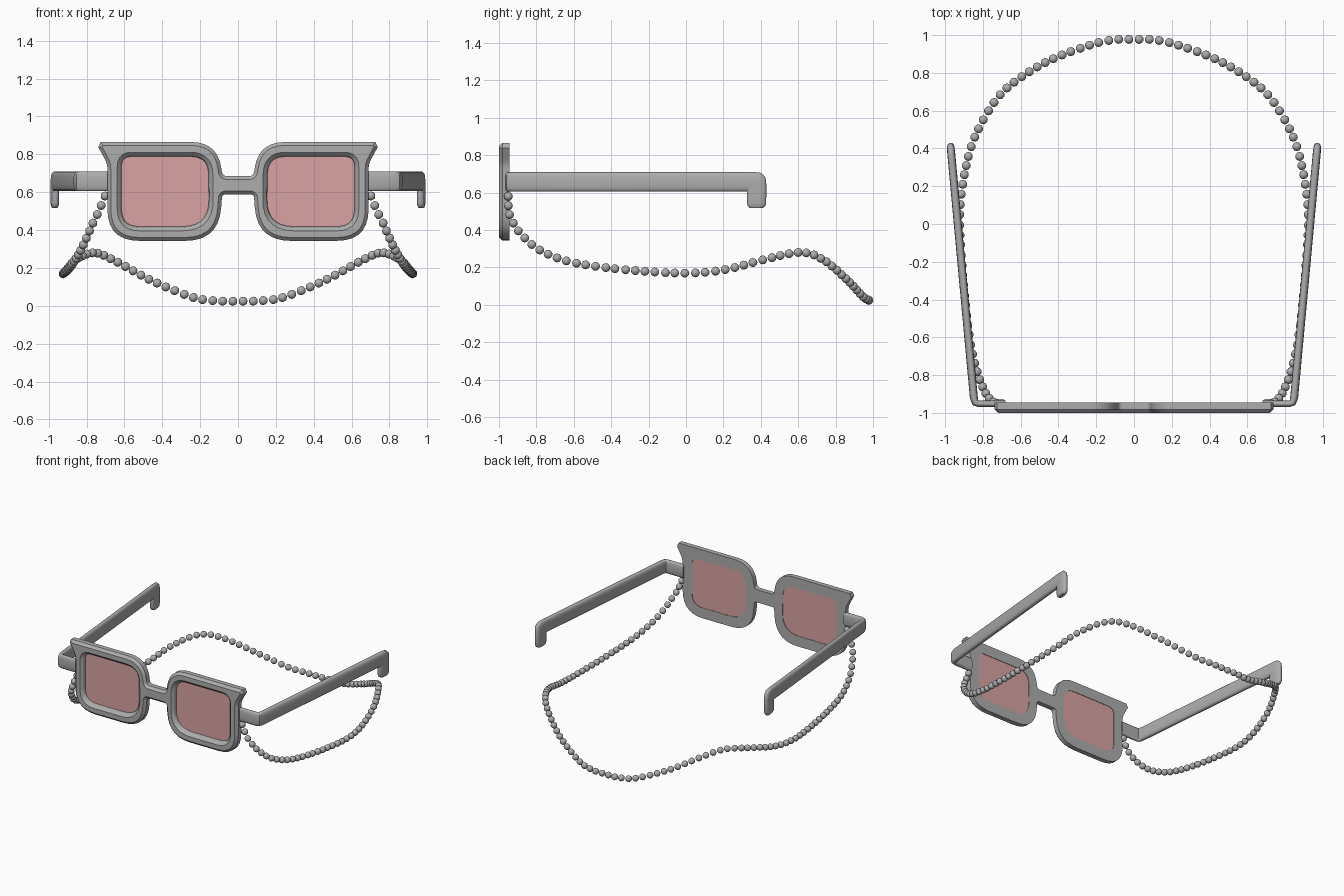
import bpy, bmesh, math
from mathutils import Vector

if "Cube" in bpy.data.objects:
    bpy.data.objects.remove(bpy.data.objects["Cube"])


def material(name, rgb):
    m = bpy.data.materials.new(name)
    m.diffuse_color = (*rgb, 1)
    m.use_nodes = True
    m.node_tree.nodes["Principled BSDF"].inputs["Base Color"].default_value = m.diffuse_color
    return m


GREY = material("grey", (0.42, 0.42, 0.42))
PINK = material("pink_glass", (0.70, 0.37, 0.37))


def finish(bm, name, mat, angle=35):
    bmesh.ops.recalc_face_normals(bm, faces=bm.faces)
    me = bpy.data.meshes.new(name)
    bm.to_mesh(me)
    bm.free()
    me.materials.append(mat)
    ob = bpy.data.objects.new(name, me)
    bpy.context.collection.objects.link(ob)
    bpy.ops.object.select_all(action='DESELECT')
    ob.select_set(True)
    bpy.context.view_layer.objects.active = ob
    bpy.ops.object.shade_smooth_by_angle(angle=math.radians(angle))
    return ob


def fillet(corners, closed=True, steps=7):
    """Round each (x, z, cut) corner; cut is the length trimmed off both edges."""
    out, n = [], len(corners)
    for i, (x, z, cut) in enumerate(corners):
        p = Vector((x, z))
        if cut == 0 or (not closed and i in (0, n - 1)):
            out.append(p)
            continue
        a = p + (Vector(corners[i - 1][:2]) - p).normalized() * cut
        b = p + (Vector(corners[(i + 1) % n][:2]) - p).normalized() * cut
        for k in range(steps + 1):
            t = k / steps
            out.append(a * (1 - t) ** 2 + p * 2 * t * (1 - t) + b * t * t)
    return out


def offset(loop, d):
    """Move a closed loop inward by d."""
    n = len(loop)
    area = sum(loop[i - 1].x * loop[i].y - loop[i].x * loop[i - 1].y for i in range(n))
    s = 1 if area > 0 else -1
    out = []
    for i in range(n):
        e1 = (loop[i] - loop[i - 1]).normalized()
        e2 = (loop[(i + 1) % n] - loop[i]).normalized()
        n1, n2 = Vector((-e1.y, e1.x)) * s, Vector((-e2.y, e2.x)) * s
        out.append(loop[i] + (n1 + n2) * d / (1 + n1.dot(n2)))
    return out


def ring(bm, loop, y):
    return [bm.verts.new((p.x, y, p.y)) for p in loop]


def bridge(bm, a, b):
    n = len(a)
    for i in range(n):
        bm.faces.new((a[i - 1], a[i], b[i], b[i - 1]))


def cap(bm, rings):
    edges = []
    for r in rings:
        for i in range(len(r)):
            edges.append(bm.edges.get((r[i - 1], r[i])) or bm.edges.new((r[i - 1], r[i])))
    bmesh.ops.triangle_fill(bm, use_beauty=True, edges=edges)


def mirrored(loop):
    return [Vector((-p.x, p.y)) for p in loop]


# Front frame: flared rounded outline with two lens openings
half = fillet([(0, 0.685, 0), (0.082, 0.685, 0.025), (0.108, 0.865, 0.14),
               (0.725, 0.865, 0), (0.738, 0.838, 0), (0.69, 0.75, 0.03),
               (0.69, 0.343, 0.17), (0.10, 0.343, 0.18), (0.084, 0.588, 0.02),
               (0, 0.588, 0)], closed=False)
outline = half + mirrored(half[1:-1])[::-1]
opening = fillet([(0.16, 0.785, 0.09), (0.612, 0.785, 0.05),
                  (0.612, 0.422, 0.09), (0.155, 0.422, 0.14)])
FRONT, EDGE, BACK = -1.0, -0.982, -0.945

bm = bmesh.new()
back = ring(bm, outline, BACK)
side = ring(bm, outline, EDGE)
front = ring(bm, offset(outline, 0.018), FRONT)
bridge(bm, back, side)
bridge(bm, side, front)
backs, fronts = [back], [front]
for hole in (opening, mirrored(opening)):
    hb = ring(bm, hole, BACK)
    hm = ring(bm, offset(hole, -0.008), EDGE)
    hf = ring(bm, offset(hole, -0.026), FRONT)
    bridge(bm, hb, hm)
    bridge(bm, hm, hf)
    backs.append(hb)
    fronts.append(hf)
cap(bm, backs)
cap(bm, fronts)
finish(bm, "front_frame", GREY, 25)

# Tinted lenses
for label, hole in (("right", opening), ("left", mirrored(opening))):
    bm = bmesh.new()
    wide = offset(hole, -0.003)
    a, b = ring(bm, wide, -0.966), ring(bm, wide, -0.950)
    bridge(bm, a, b)
    bm.faces.new(a)
    bm.faces.new(b)
    finish(bm, label + "_lens", PINK)


# Temple arms: a rounded section swept from hinge to hooked tip
def temple_arm(name, sx):
    bm = bmesh.new()
    up = Vector((0, 0, 1))
    a, b = Vector((0.845, -0.95, 0.657)), Vector((0.963, 0.325, 0.657))
    d = (b - a).normalized()
    lat = Vector((d.y, -d.x, 0))
    w, h = 0.021, 0.052
    sections = [(Vector((0.68, -0.952, 0.657)), Vector((0, -0.017, 0)), up * h),
                (Vector((0.825, -0.952, 0.657)), Vector((0, -0.017, 0)), up * h),
                (Vector((0.84, -0.945, 0.657)), Vector((0.014, -0.014, 0)), up * h),
                (a + d * 0.03, lat * w, up * h),
                (b - d * 0.04, lat * w, up * h)]
    pivot = b - up * h
    for ang, r in ((0, .105), (22, .113), (38, .127), (52, .127), (68, .113), (90, .105)):
        t = math.radians(ang)
        v = (up * math.cos(t) + d * math.sin(t)) * r / 2
        sections.append((pivot + v, lat * w, v))
    for drop, k in ((0.062, 1), (0.078, 0.9), (0.088, 0.65)):
        sections.append((pivot + d * h - up * drop, lat * w * k, d * h * k))
    rings = []
    for c, u, v in sections:
        r = []
        for i in range(20):
            t = math.tau * i / 20
            cu, cv = math.cos(t), math.sin(t)
            p = c + u * math.copysign(abs(cu) ** 0.7, cu) + v * math.copysign(abs(cv) ** 0.7, cv)
            r.append(bm.verts.new((p.x * sx, p.y, p.z)))
        rings.append(r)
    for r, s in zip(rings, rings[1:]):
        bridge(bm, r, s)
    bm.faces.new(rings[0])
    bm.faces.new(rings[-1])
    finish(bm, name, GREY, 40)


temple_arm("right_temple_arm", 1)
temple_arm("left_temple_arm", -1)

# Beaded neck chain: beads spaced evenly along a smooth path, mirrored
path = [Vector(p) for p in (
    (-0.11, .975, .025), (0, .977, .024), (.11, .975, .026), (.24, .945, .045),
    (.46, .86, .135), (.655, .735, .24), (.76, .615, .28), (.855, .43, .245),
    (.905, .22, .19), (.923, .03, .17), (.913, -.19, .177), (.89, -.44, .20),
    (.865, -.64, .235), (.83, -.785, .295), (.795, -.875, .37), (.765, -.925, .44),
    (.735, -.947, .50), (.70, -.95, .585), (.68, -.95, .63))]
fine = []
for p0, p1, p2, p3 in zip(path, path[1:], path[2:], path[3:]):
    for k in range(40):
        t = k / 40
        fine.append(0.5 * (2 * p1 + (p2 - p0) * t + (2 * p0 - 5 * p1 + 4 * p2 - p3) * t * t
                           + (3 * p1 - p0 - 3 * p2 + p3) * t ** 3))
fine.append(path[-2])
SPACING = 0.0535
bm = bmesh.new()
travel, target = 0, SPACING / 2
for p, q in zip(fine, fine[1:]):
    travel += (q - p).length
    if travel >= target:
        target += SPACING
        for sx in (1, -1):
            made = bmesh.ops.create_icosphere(bm, subdivisions=2, radius=0.024)
            bmesh.ops.translate(bm, verts=made["verts"], vec=(q.x * sx, q.y, q.z))
finish(bm, "bead_chain", GREY, 60)
